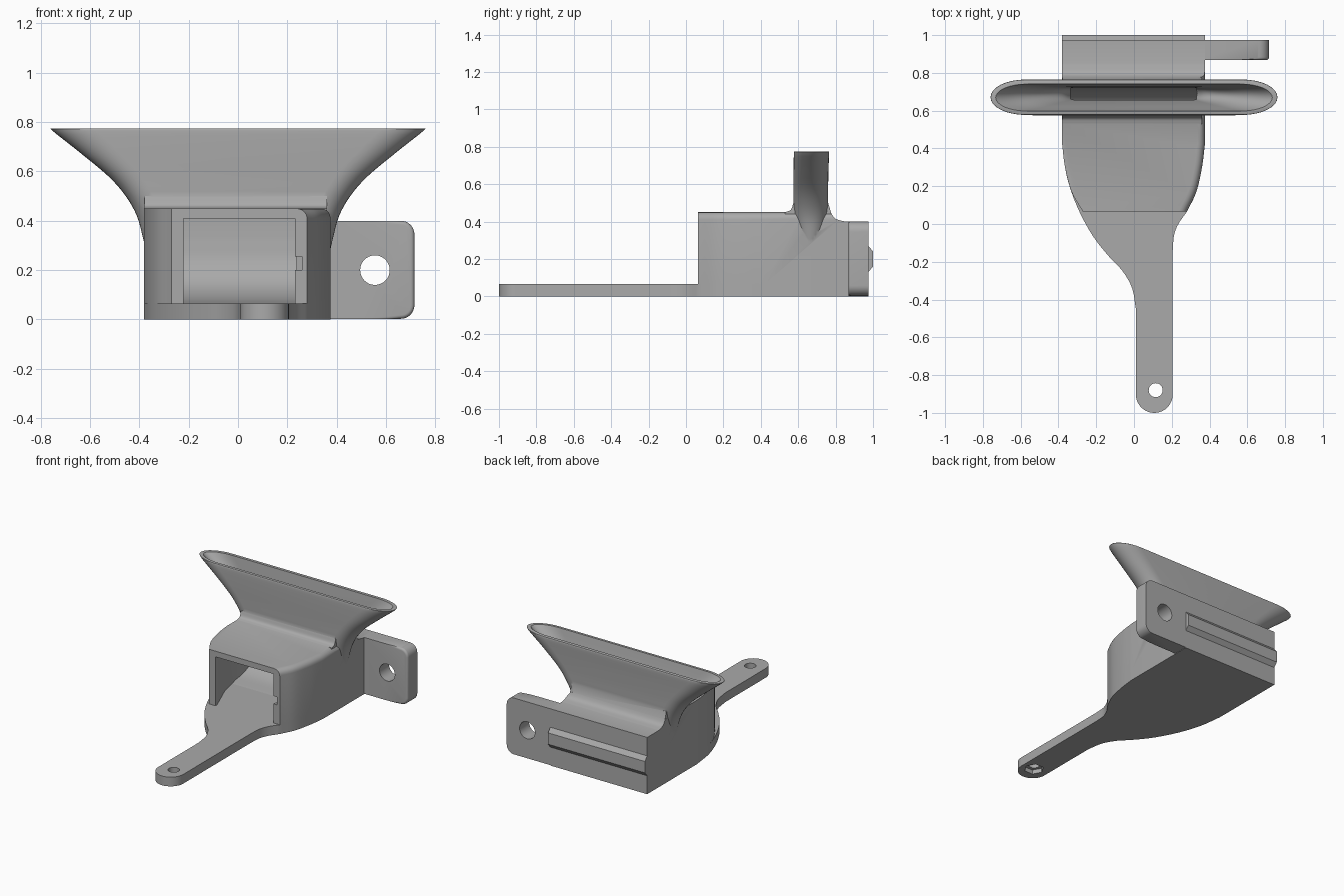
import bpy, bmesh
from math import sin, cos, pi
from mathutils import Vector

cube = bpy.data.objects.get("Cube")
if cube:
    bpy.data.objects.remove(cube, do_unlink=True)

grey = bpy.data.materials.new("plain_grey")
grey.use_nodes = True
COLOUR = (0.40, 0.40, 0.40, 1)
grey.diffuse_color = COLOUR
grey.node_tree.nodes["Principled BSDF"].inputs["Base Color"].default_value = COLOUR


def finish(name, bm):
    bmesh.ops.recalc_face_normals(bm, faces=bm.faces)
    mesh = bpy.data.meshes.new(name)
    bm.to_mesh(mesh)
    bm.free()
    mesh.materials.append(grey)
    ob = bpy.data.objects.new(name, mesh)
    bpy.context.collection.objects.link(ob)
    return ob


def loft(name, rings, bevel=0, pick=None):
    """Skin closed rings of points, cap both ends, optionally round picked edges."""
    bm = bmesh.new()
    loops = [[bm.verts.new(p) for p in ring] for ring in rings]
    n = len(loops[0])
    for a, b in zip(loops, loops[1:]):
        for i in range(n):
            j = (i + 1) % n
            bm.faces.new((a[i], a[j], b[j], b[i]))
    bm.faces.new(loops[0])
    bm.faces.new(loops[-1])
    bmesh.ops.recalc_face_normals(bm, faces=bm.faces)
    if bevel:
        edges = [e for e in bm.edges if all(pick(v.co) for v in e.verts)]
        bmesh.ops.bevel(bm, geom=edges, offset=bevel, segments=5, profile=0.5, affect='EDGES')
    return finish(name, bm)


def prism(name, outline, axis, lo, hi, **kw):
    place = {'x': lambda u, v, w: (w, u, v),
             'y': lambda u, v, w: (u, w, v),
             'z': lambda u, v, w: (u, v, w)}[axis]
    return loft(name, [[place(u, v, w) for u, v in outline] for w in (lo, hi)], **kw)


def smooth(points, steps=6):
    """Rounded path through the points (Catmull-Rom)."""
    p = [Vector(q) for q in points]
    p = [2 * p[0] - p[1]] + p + [2 * p[-1] - p[-2]]
    out = []
    for a, b, c, d in zip(p, p[1:], p[2:], p[3:]):
        for k in range(steps):
            t = k / steps
            out.append((2 * b + (c - a) * t + (2 * a - 5 * b + 4 * c - d) * t * t
                        + (3 * b - a - 3 * c + d) * t ** 3) / 2)
    return [tuple(q) for q in out + [p[-2]]]


def arc(cx, cy, r, start, end, steps=12):
    return [(cx + r * cos(start + (end - start) * i / steps),
             cy + r * sin(start + (end - start) * i / steps)) for i in range(steps + 1)]


def boolean(ob, other, op):
    mod = ob.modifiers.new("bool", 'BOOLEAN')
    mod.object, mod.operation, mod.solver = other, op, 'EXACT'
    dg = bpy.context.evaluated_depsgraph_get()
    mesh = bpy.data.meshes.new_from_object(ob.evaluated_get(dg))
    ob.modifiers.clear()
    ob.data = mesh
    bpy.data.objects.remove(other, do_unlink=True)


def round_hole(ob, u, v, r, axis, lo, hi, sides=32):
    ring = arc(u, v, r, 0, 2 * pi, sides)[:-1]
    boolean(ob, prism("hole_cutter", ring, axis, lo, hi), 'DIFFERENCE')


def slot_ring(z, half, front, back, end):
    """Long slot with elliptical ends at height z."""
    cy, ry = (front + back) / 2, (back - front) / 2
    right = [(half - end + end * cos(a), cy + ry * sin(a), z)
             for a in (-pi / 2 + pi * i / 16 for i in range(17))]
    return right + [(-x, 2 * cy - y, z) for x, y, z in right]


FLOOR, ROOF, REAR = 0.065, 0.45, 0.975

# Housing with one rounded roof edge
side_r = smooth([(0.375, 0.42), (0.36, 0.30), (0.33, 0.17), (0.28, FLOOR)])
side_l = smooth([(-0.27, FLOOR), (-0.33, 0.17), (-0.365, 0.30), (-0.38, 0.42)])
plan = [(0.375, REAR)] + side_r + side_l + [(-0.38, REAR)]
housing = prism("housing", plan, 'z', FLOOR, ROOF, bevel=0.04,
                pick=lambda c: c.x > 0.275 and c.z > 0.4)

# Lower rear ledge and the fillets under the funnel
rear_curve = smooth([(0.76, 0.50), (0.775, 0.45), (0.80, 0.415), (0.85, 0.40)])
boolean(housing, prism("rear_cutter", rear_curve + [(1.2, 0.40), (1.2, 0.50)],
                       'x', -1, 1), 'DIFFERENCE')
saddle = [(0.53, 0.40)] + smooth([(0.53, ROOF), (0.56, 0.463), (0.575, 0.50)]) \
    + [(0.76, 0.50), (0.775, 0.45), (0.775, 0.40)]
boolean(housing, prism("saddle", saddle, 'x', -0.379, 0.36), 'UNION')

# Flared funnel, outside: height, half width, front, back, end length
outer = smooth([(0.24, 0.365, 0.63, 0.70, 0.05), (0.33, 0.385, 0.60, 0.735, 0.07),
                (0.42, 0.41, 0.58, 0.755, 0.09), (0.50, 0.455, 0.575, 0.76, 0.11),
                (0.58, 0.525, 0.575, 0.76, 0.13), (0.68, 0.645, 0.575, 0.762, 0.16),
                (0.765, 0.752, 0.577, 0.765, 0.18), (0.775, 0.752, 0.582, 0.76, 0.18)], 4)
boolean(housing, loft("funnel", [slot_ring(*s) for s in outer]), 'UNION')

# Chamber: tapering plan crossed with a curved ramp profile
room = [(-0.22, 0.0), (-0.22, 0.08), (-0.30, 0.28), (-0.335, 0.45), (-0.335, 0.74),
        (0.33, 0.74), (0.33, 0.45), (0.30, 0.28), (0.23, 0.08), (0.23, 0.0)]
ramp = [(0.0, 0.05), (0.38, 0.05)] + smooth(
    [(0.40, FLOOR), (0.54, 0.085), (0.65, 0.14), (0.71, 0.23), (0.728, 0.33)]) \
    + [(0.728, 0.41), (0.0, 0.41)]
chamber = prism("chamber_cutter", room, 'z', 0.0, 0.43)
boolean(chamber, prism("ramp_cutter", ramp, 'x', -1, 1), 'INTERSECT')
boolean(housing, chamber, 'DIFFERENCE')

# Funnel throat and the latch notch beside the opening
inner = smooth([(0.36, 0.335, 0.66, 0.722, 0.03), (0.45, 0.37, 0.655, 0.722, 0.04),
                (0.53, 0.44, 0.645, 0.724, 0.08), (0.62, 0.54, 0.63, 0.728, 0.12),
                (0.71, 0.655, 0.61, 0.735, 0.15), (0.79, 0.75, 0.595, 0.742, 0.17)], 4)
boolean(housing, loft("throat_cutter", [slot_ring(*s) for s in inner]), 'DIFFERENCE')
notch = [(0.2, 0.2), (0.26, 0.2), (0.26, 0.255), (0.2, 0.255)]
boolean(housing, prism("notch_cutter", notch, 'y', 0.0, 0.1), 'DIFFERENCE')

# Base plate running into the handle, with bolt hole and hex nut pocket
handle_r = smooth([(0.28, FLOOR), (0.235, 0.0), (0.212, -0.06), (0.205, -0.14)])
tip = arc(0.1075, -0.9025, 0.0975, 0, -pi, 20)
handle_l = smooth([(0.01, -0.45), (-0.01, -0.34), (-0.06, -0.25), (-0.13, -0.175),
                   (-0.22, -0.06), (-0.30, 0.09), (-0.355, 0.25), (-0.38, 0.42)])
base = prism("base_handle", [(0.375, REAR)] + side_r[:-1] + handle_r + tip + handle_l
             + [(-0.38, REAR)], 'z', 0, FLOOR)
round_hole(base, 0.115, -0.88, 0.037, 'z', -0.1, 0.1)
round_hole(base, 0.115, -0.88, 0.065, 'z', -0.1, 0.03, 6)

# Mounting tab with rounded corners and a bolt hole
tab_outline = [(0.36, 0.003)] + arc(0.66, 0.058, 0.055, -pi / 2, 0, 8) \
    + arc(0.66, 0.345, 0.055, 0, pi / 2, 8) + [(0.36, 0.40)]
tab = prism("mounting_tab", tab_outline, 'y', 0.868, REAR, bevel=0.015,
            pick=lambda c: c.y < 0.9 and c.x > 0.5)
round_hole(tab, 0.555, 0.20, 0.06, 'y', 0.7, 1.2)

# Bevelled rail across the back
rail = prism("rear_rail", [(0.97, 0.13), (REAR, 0.13), (1.0, 0.16), (1.0, 0.24),
                           (REAR, 0.27), (0.97, 0.27)], 'x', -0.38, 0.375)

for ob in (housing, base, tab, rail):
    bpy.ops.object.select_all(action='DESELECT')
    ob.select_set(True)
    bpy.context.view_layer.objects.active = ob
    bpy.ops.object.shade_smooth_by_angle(angle=0.6)
